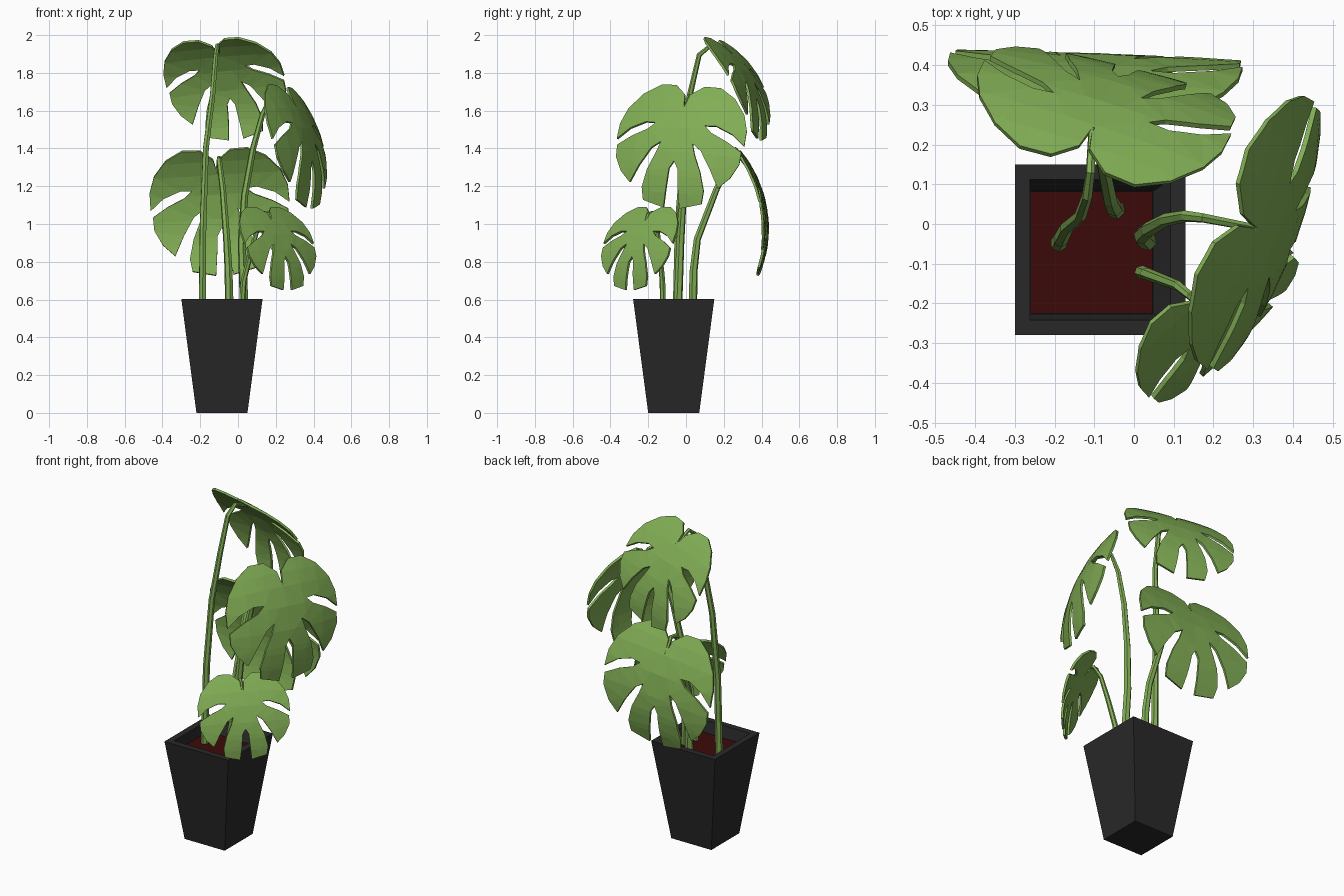
import bpy, bmesh, math
from mathutils import Vector

if "Cube" in bpy.data.objects:
    bpy.data.objects.remove(bpy.data.objects["Cube"])


def material(name, rgb):
    m = bpy.data.materials.new(name)
    m.diffuse_color = (*rgb, 1)
    m.use_nodes = True
    m.node_tree.nodes["Principled BSDF"].inputs["Base Color"].default_value = m.diffuse_color
    return m


GREEN = material("leaf green", (0.22, 0.42, 0.09))
BLACK = material("pot charcoal", (0.022, 0.022, 0.022))
SOIL = material("soil dark red", (0.045, 0.003, 0.003))


def finish(name, bm, mat):
    bmesh.ops.recalc_face_normals(bm, faces=bm.faces)
    mesh = bpy.data.meshes.new(name)
    bm.to_mesh(mesh)
    bm.free()
    mesh.materials.append(mat)
    ob = bpy.data.objects.new(name, mesh)
    bpy.context.collection.objects.link(ob)
    return ob


def square(bm, cx, cy, half, z):
    return [bm.verts.new((cx + sx * half, cy + sy * half, z))
            for sx, sy in ((-1, -1), (1, -1), (1, 1), (-1, 1))]


# Tapered square pot with a flat rim and a recessed inside
bm = bmesh.new()
rings = [square(bm, *r) for r in ((-0.085, -0.065, 0.135, 0), (-0.085, -0.065, 0.215, 0.603),
                                  (-0.085, -0.065, 0.177, 0.603), (-0.107, -0.072, 0.155, 0.53))]
for a, b in zip(rings, rings[1:]):
    for i in range(4):
        j = (i + 1) % 4
        bm.faces.new((a[i], a[j], b[j], b[i]))
bm.faces.new(rings[0][::-1])
bm.faces.new(rings[-1])
finish("pot", bm, BLACK)

# Soil slab
bm = bmesh.new()
low, top = square(bm, -0.107, -0.072, 0.154, 0.528), square(bm, -0.107, -0.072, 0.154, 0.536)
bm.faces.new(low[::-1])
bm.faces.new(top)
for i in range(4):
    j = (i + 1) % 4
    bm.faces.new((low[i], low[j], top[j], top[i]))
finish("soil", bm, SOIL)

# Half outline of a split leaf: (sideways, towards the tip), stalk joins at the origin
HALF = [(0, 0), (0.015, -0.08), (0.08, -0.14), (0.17, -0.145), (0.26, -0.09), (0.33, 0.0),
        (0.36, 0.09), (0.362, 0.185), (0.29, 0.125), (0.2, 0.09), (0.14, 0.095),
        (0.18, 0.13), (0.27, 0.17), (0.352, 0.22), (0.35, 0.29), (0.31, 0.37), (0.25, 0.43),
        (0.20, 0.33), (0.14, 0.235), (0.09, 0.2), (0.11, 0.26), (0.15, 0.35),
        (0.175, 0.45), (0.165, 0.52), (0.045, 0.55), (0.032, 0.43), (0.024, 0.34), (0, 0.30)]


def leaf(name, origin, azimuth, pitch, bend, scale=1.0, roll=0.0, sag=0.28):
    """Flat split leaf, curled along its length and drooping at both sides."""
    bm = bmesh.new()
    for s in (1, -1):
        bm.faces.new([bm.verts.new((s * u, v, 0)) for u, v in HALF])
    bmesh.ops.remove_doubles(bm, verts=bm.verts, dist=1e-5)
    bmesh.ops.triangulate(bm, faces=bm.faces)
    # Cut lines that let the leaf curl
    cuts = [((0, v, 0), (0, 1, 0)) for v in (-0.07, 0.01, 0.12, 0.25, 0.38, 0.47)]
    cuts += [((u, 0, 0), (1, 0, 0)) for u in (-0.24, -0.12, 0.12, 0.24)]
    for co, no in cuts:
        bmesh.ops.bisect_plane(bm, geom=bm.verts[:] + bm.edges[:] + bm.faces[:],
                               dist=1e-5, plane_co=co, plane_no=no)
    az, r = math.radians(azimuth), math.radians(roll)
    out, side = Vector((math.cos(az), math.sin(az), 0)), Vector((-math.sin(az), math.cos(az), 0))
    up = Vector((0, 0, 1))
    for p in bm.verts:
        u = scale * (p.co.x * math.cos(r) - p.co.y * math.sin(r))
        v = scale * (p.co.x * math.sin(r) + p.co.y * math.cos(r))
        phi = pitch + bend * v
        h = (math.sin(phi) - math.sin(pitch)) / bend
        d = (math.cos(phi) - math.cos(pitch)) / bend
        droop = -sag * u * u
        p.co = (Vector(origin) + side * u + out * (h + droop * math.sin(phi))
                + up * (d + droop * math.cos(phi)))
    ob = finish(name, bm, GREEN)
    mod = ob.modifiers.new("thickness", "SOLIDIFY")
    mod.thickness = 0.013
    mod.offset = 0


def stem(name, points, thick=0.021, thin=0.010):
    """Tapered stalk swept along a few points."""
    cu = bpy.data.curves.new(name, "CURVE")
    cu.dimensions = "3D"
    cu.bevel_depth = 1.0
    cu.bevel_resolution = 1
    cu.use_fill_caps = True
    sp = cu.splines.new("POLY")
    sp.use_smooth = False
    sp.points.add(len(points) - 1)
    for i, (p, co) in enumerate(zip(sp.points, points)):
        p.co = (*co, 1)
        p.radius = thick + (thin - thick) * i / (len(points) - 1)
    cu.materials.append(GREEN)
    bpy.context.collection.objects.link(bpy.data.objects.new(name, cu))


# Four leaves, each on its own stem
A, B, C, D = (-0.105, 0.24, 1.895), (-0.11, 0.352, 1.272), (0.305, -0.01, 1.615), (0.18, -0.215, 1.015)
leaf("top_back_leaf", A, 77, 0.8, 1.7, 0.9, 7, 0.15)
leaf("lower_back_leaf", B, 88, 1.1, 1.5, 1.02, 4, 0.03)
leaf("upper_right_leaf", C, -20, 1.05, 1.3, 1.0, 4, 0.45)
leaf("small_front_right_leaf", D, -45, 0.9, 1.9, 0.71, 0)

stem("top_back_stem", [(-0.19, -0.05, 0.5), (-0.185, -0.04, 1.0), (-0.17, -0.01, 1.4),
                       (-0.135, 0.02, 1.68), (-0.118, 0.07, 1.895), (-0.11, 0.13, 1.945), A])
stem("lower_back_stem", [(-0.045, 0.035, 0.5), (-0.05, 0.04, 0.75), (-0.06, 0.06, 0.92),
                         (-0.08, 0.16, 1.18), (-0.1, 0.235, 1.34), (-0.1, 0.29, 1.35), B], 0.024)
stem("upper_right_stem", [(0.035, -0.045, 0.5), (0.02, -0.03, 0.9), (0.035, -0.015, 1.15),
                          (0.08, 0.01, 1.4), (0.13, 0.02, 1.58), (0.175, 0.015, 1.675), C], 0.024)
stem("small_front_right_stem", [(0.015, -0.12, 0.5), (0.03, -0.125, 0.7), (0.07, -0.14, 0.86),
                                (0.11, -0.155, 1.0), (0.14, -0.18, 1.06), (0.165, -0.2, 1.055), D],
     0.017, 0.008)
